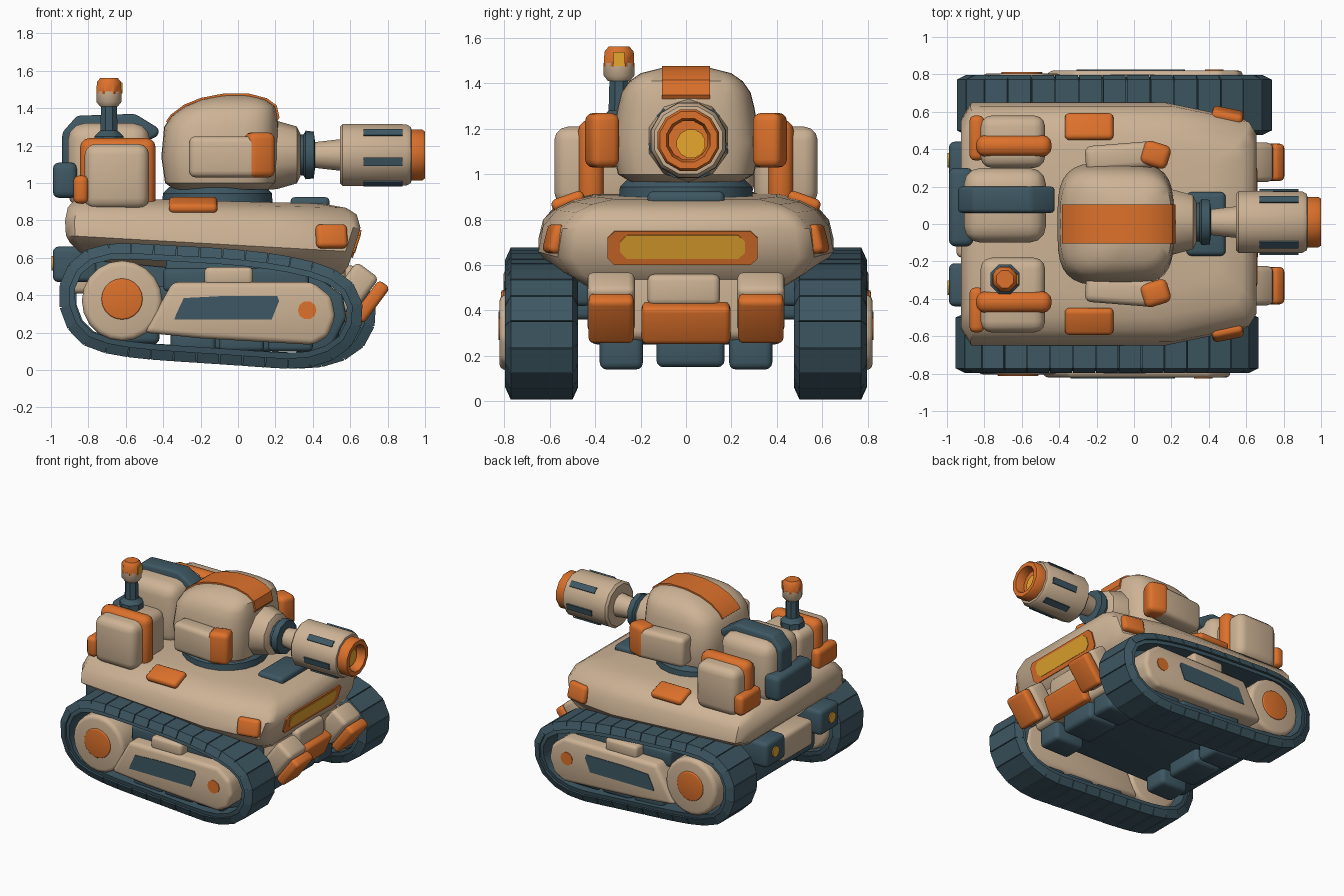
import bpy, bmesh
from math import cos, sin, pi, radians, copysign
from mathutils import Matrix, Vector, Euler

cube = bpy.data.objects.get("Cube")
if cube:
    bpy.data.objects.remove(cube, do_unlink=True)


def material(name, *rgb):
    m = bpy.data.materials.new(name)
    m.use_nodes = True
    m.diffuse_color = (*rgb, 1)
    m.node_tree.nodes["Principled BSDF"].inputs["Base Color"].default_value = (*rgb, 1)
    return m


BEIGE = material("sand_beige", .61, .45, .30)
ORANGE = material("burnt_orange", .72, .165, .024)
TEAL = material("dark_teal", .048, .097, .125)
YELLOW = material("amber_yellow", .93, .45, .033)
parts = []


def finish(bm, name, mat):
    bmesh.ops.recalc_face_normals(bm, faces=bm.faces)
    me = bpy.data.meshes.new(name)
    bm.to_mesh(me)
    bm.free()
    me.materials.append(mat)
    ob = bpy.data.objects.new(name, me)
    bpy.context.scene.collection.objects.link(ob)
    parts.append(ob)


def round_edges(bm, width):
    if width:
        sharp = [e for e in bm.edges if e.calc_face_angle(0) > .5]
        bmesh.ops.bevel(bm, geom=sharp, offset=width, segments=3, profile=.5,
                        affect='EDGES', clamp_overlap=True)


def slab(name, loc, size, mat, rot=(0, 0, 0), bevel=.025):
    bm = bmesh.new()
    bmesh.ops.create_cube(bm, size=1, matrix=Matrix.Diagonal((*size, 1)))
    round_edges(bm, bevel)
    bm.transform(Matrix.Translation(loc) @ Euler(rot).to_matrix().to_4x4())
    finish(bm, name, mat)


def box(name, x, y, z, mat, bevel=.025):
    spans = [(min(s), max(s)) for s in (x, y, z)]
    slab(name, [(a + b) / 2 for a, b in spans], [b - a for a, b in spans], mat, bevel=bevel)


def loft(name, rings, mat, closed=False, bevel=0):
    bm = bmesh.new()
    vs = [[bm.verts.new(p) for p in ring] for ring in rings]
    pairs = list(zip(vs, vs[1:])) + ([(vs[-1], vs[0])] if closed else [])
    for a, b in pairs:
        for i in range(len(a)):
            j = (i + 1) % len(a)
            bm.faces.new((a[i], a[j], b[j], b[i]))
    if not closed:
        bm.faces.new(vs[0])
        bm.faces.new(vs[-1])
    bmesh.ops.recalc_face_normals(bm, faces=bm.faces)
    round_edges(bm, bevel)
    finish(bm, name, mat)


def extrude(name, outline, y0, y1, mat, bevel=.02):
    loft(name, [[(x, y, z) for x, z in outline] for y in (y0, y1)], mat, bevel=bevel)


def turned(name, profile, mat, axis, loc, sides=12, closed=False):
    """Lathe a list of (distance, radius) around an axis."""
    rings = []
    for h, r in profile:
        ring = []
        for k in range(sides):
            a = 2 * pi * (k + .5) / sides
            u, v = r * cos(a), r * sin(a)
            off = {'x': (h, u, v), 'z': (u, v, h)}[axis]
            ring.append(Vector(loc) + Vector(off))
        rings.append(ring)
    loft(name, rings, mat, closed)


def windscreen_plate(name, x, z, width, height, mat):
    """Thin plate with cut corners, tilted to lie on the hull front."""
    a, b, c = width / 2, height / 2, .03
    corners = [(a, b - c), (a - c, b), (c - a, b), (-a, b - c),
               (-a, c - b), (c - a, -b), (a - c, -b), (a, c - b)]
    turn = Euler((0, .31, 0)).to_matrix()
    loft(name, [[Vector((x, -.015, z)) + turn @ Vector((d, u, v)) for u, v in corners]
                for d in (-.005, .0045)], mat)


# Upper hull: stacked chamfered outlines, sloping down towards the front
def hull_ring(z_rear, z_front, x0, x1, w):
    half = [(x1, w - .15), (x1 - .04, w - .085), (x1 - .45, w), (x0 + .05, w), (x0, w - .08)]
    pts = half + [(x, -y) for x, y in reversed(half)]
    return [(x, y, z_rear + (z_front - z_rear) * (x + .93) / 1.59) for x, y in pts]


loft("upper_hull", [hull_ring(*r) for r in (
    (.60, .45, -.80, .52, .45), (.685, .55, -.90, .59, .60), (.72, .63, -.92, .615, .65),
    (.80, .76, -.925, .655, .63), (.87, .83, -.91, .635, .57), (.905, .865, -.88, .58, .50),
    (.925, .885, -.82, .45, .40))], BEIGE)
windscreen_plate("windscreen_frame", .633, .675, .66, .155, ORANGE)
windscreen_plate("windscreen", .6385, .68, .55, .11, YELLOW)
box("front_hatch", (.28, .49), (-.17, .17), (.86, .925), TEAL)

# Lower hull, nose and bumpers
box("lower_hull", (-.8, .5), (-.43, .43), (.25, .66), TEAL, .04)
box("nose", (.3, .575), (-.4, .4), (.27, .6), BEIGE, .04)
box("nose_box", (.5, .63), (-.17, .15), (.42, .56), BEIGE, .03)
slab("centre_bumper", (.595, 0, .345), (.09, .39, .18), ORANGE, (0, .4, 0))
box("rear_panel", (-.95, -.75), (-.18, .19), (.41, .61), BEIGE, .03)
for x0, x1 in ((.29, .54), (-.65, -.42)):
    box("belly_block", (x0, x1), (-.13, .17), (.15, .32), TEAL, .03)
    for s in (-1, 1):
        box("belly_foot", (x0, x1), (s * .19, s * .38), (.14, .32), TEAL, .03)

for s in (-1, 1):
    slab("bumper_arm", (.62, s * .33, .435), (.15, .21, .25), BEIGE, (0, .64, 0), .03)
    slab("side_bumper", (.712, s * .33, .365), (.075, .2, .24), ORANGE, (0, .64, 0))
    slab("corner_light", (.5, s * .58, .715), (.17, .06, .13), ORANGE, (s * .25, 0, -s * .2))
    slab("shoulder_pad", (-.24, s * .52, .882), (.26, .15, .055), ORANGE, (-s * .35, 0, 0))
    box("rear_lamp_housing", (-.99, -.75), (s * .21, s * .44), (.47, .66), TEAL, .03)
    turned("rear_lamp", [(-.998, .04), (-.989, .04)], YELLOW, 'x', (0, s * .34, .57))


# Turret
def soft_ring(z, x0, x1, w, n=32):
    def power(v):
        return copysign(abs(v) ** .55, v)
    c, h = (x0 + x1) / 2, (x1 - x0) / 2
    return [(c + h * power(cos(2 * pi * k / n)), w * power(sin(2 * pi * k / n)), z) for k in range(n)]


turned("turret_ring", [(.87, .3), (.945, .295), (.98, .26)], TEAL, 'z', (-.11, 0, 0), 20)
loft("turret", [soft_ring(*r) for r in (
    (.965, -.34, .16, .24), (1.0, -.39, .2, .30), (1.14, -.41, .215, .33), (1.3, -.395, .215, .30),
    (1.36, -.355, .21, .285), (1.41, -.285, .2, .25), (1.445, -.2, .15, .2),
    (1.47, -.08, .06, .1))], BEIGE)
ridge = [(-.385, 1.33), (-.36, 1.365), (-.29, 1.418), (-.2, 1.455), (-.08, 1.478), (.06, 1.478),
         (.155, 1.453), (.207, 1.415), (.222, 1.35)]
extrude("turret_stripe", ridge + [(x * .9, z - .035) for x, z in reversed(ridge)], -.105, .105, ORANGE, 0)
for s in (-1, 1):
    slab("turret_cheek", (-.07, s * .36, 1.14), (.38, .14, .22), BEIGE, (0, 0, s * .08), .035)
    slab("cheek_cap", (.115, s * .37, 1.15), (.15, .13, .24), ORANGE, (0, 0, -s * .3), .035)

# Gun, built along the x axis
gun = (0, .01, 1.15)
turned("gun_mantlet", [(.12, .19), (.21, .182), (.315, .152), (.335, .11)], BEIGE, 'x', gun, 10)
turned("gun_collar", [(.31, .105), (.35, .11), (.362, .13), (.405, .125), (.412, .07)], TEAL, 'x', gun, 10)
turned("gun_neck", [(.4, .07), (.57, .09)], BEIGE, 'x', gun)
turned("barrel", [(.545, .155), (.56, .172), (.9, .170), (.925, .155), (.93, .12)], BEIGE, 'x', gun)
turned("muzzle", [(.91, .14), (.985, .14), (1, .13), (1, .1), (.96, .088), (.91, .088)],
       ORANGE, 'x', gun, 12, True)
turned("muzzle_back", [(.905, .09), (.934, .09)], ORANGE, 'x', gun)
turned("muzzle_glow", [(.933, .065), (.941, .065)], YELLOW, 'x', (0, .022, 1.135))
for deg in (45, 135, -12, 192, -64, 244):
    a = radians(deg)
    slab("barrel_slot", (.775, gun[1] - .1705 * cos(a), gun[2] + .1705 * sin(a)),
         (.21, .045, .0095), TEAL, (pi / 2 - a, 0, 0), 0)

# Rear cargo
for s, inner in ((-1, .18), (1, .3)):
    box("cargo_box", (-.82, -.475), (s * inner, s * .58), (.86, 1.21), BEIGE, .06)
    box("cargo_strap", (-.845, -.44), (s * .36, s * .475), (.86, 1.24), ORANGE, .05)
    box("cargo_clip", (-.88, -.8), (s * .34, s * .58), (.89, 1.04), ORANGE, .03)
box("backpack", (-.91, -.47), (-.1, .3), (.86, 1.32), BEIGE, .09)
extrude("backpack_strap", [(-.94, 1.08), (-.94, 1.27), (-.86, 1.36), (-.55, 1.37), (-.42, 1.29),
                           (-.43, 1.25), (-.5, 1.22)], .06, .2, TEAL)
box("rear_pouch", (-.99, -.86), (-.12, .3), (.92, 1.11), TEAL, .035)

# Beacon mast
mast = (-.69, -.295, 0)
turned("mast", [(1.18, .085), (1.25, .085), (1.28, .05), (1.44, .045)], TEAL, 'z', mast, 8)
turned("beacon_base", [(1.41, .05), (1.435, .07), (1.49, .07)], BEIGE, 'z', mast)
turned("beacon", [(1.475, .072), (1.54, .07), (1.562, .05)], ORANGE, 'z', mast, 8)
slab("beacon_lens", (-.622, -.295, 1.508), (.0095, .05, .06), YELLOW, bevel=0)


# Tracks: a corner-cut path, resampled evenly into links
def track_path(count):
    pts = [Vector(p) for p in (
        (-.975, .38), (-.92, .58), (-.74, .685), (-.4, .67), (.1, .64), (.45, .575), (.63, .475),
        (.685, .3), (.61, .1), (.38, -.004), (0, .025), (-.7, .07), (-.9, .17))]
    for _ in range(2):
        pts = [p for a, b in zip(pts, pts[1:] + pts[:1]) for p in (a.lerp(b, .25), a.lerp(b, .75))]
    loop = pts + pts[:1]
    total = sum((b - a).length for a, b in zip(loop, loop[1:]))
    out, travelled = [], 0
    for a, b in zip(loop, loop[1:]):
        d = (b - a).length
        while len(out) < count and len(out) * total / count <= travelled + d:
            out.append(a.lerp(b, (len(out) * total / count - travelled) / d))
        travelled += d
    return out


def circle(cx, cz, r, n=20):
    return [(cx + r * cos(2 * pi * k / n), cz + r * sin(2 * pi * k / n)) for k in range(n)]


for s in (-1, 1):
    def fit(x):
        return x if s < 0 else x * 1.04 + .045

    path = [Vector((fit(p.x), p.y)) for p in track_path(32)]
    n = len(path)
    rings = []
    for i, p in enumerate(path):
        t = (path[(i + 1) % n] - path[i - 1]).normalized()
        out = Vector((-t.y, t.x))
        rings.append([(q.x, s * y, q.y) for q, y in (
            (p - out * .012, .5), (p - out * .012, .77), (p - out * .085, .785), (p - out * .085, .485))])
    loft("track_belt", rings, TEAL, True)
    bm = bmesh.new()
    for i, p in enumerate(path):
        q = path[(i + 1) % n]
        t = (q - p).normalized()
        out = Vector((-t.y, t.x))
        link = [(c - out * d, y) for c in (p + t * .003, q - t * .003)
                for d, e in ((0, .025), (.055, 0)) for y in (.475 + e, .797 - e)]
        v = [bm.verts.new((c.x, s * y, c.y)) for c, y in link]
        for f in ((0, 1, 3, 2), (4, 5, 7, 6), (0, 1, 5, 4), (2, 3, 7, 6), (0, 2, 6, 4), (1, 3, 7, 5)):
            bm.faces.new([v[k] for k in f])
    finish(bm, "track_links", TEAL)

    # Wheel, side panel and suspension inside the belt
    wx = fit(-.62)
    extrude("drive_wheel", circle(wx, .37, .215), s * .52, s * .805, BEIGE, .03)
    extrude("wheel_hub", circle(wx, .38, .11), s * .78, s * .814, ORANGE, .008)
    panel = [(-.5, .2), (-.35, .47), (.4, .47), (.5, .39), (.52, .28), (.48, .18), (.4, .135), (-.2, .17)]
    extrude("side_panel", [(fit(x), z) for x, z in panel], s * .54, s * .822, BEIGE, .03)
    inset = [(-.34, .27), (-.33, .3), (-.29, .385), (-.1, .395), (.21, .395), (.22, .37), (.18, .27)]
    extrude("panel_inset", [(fit(x), z) for x, z in inset], s * .818, s * .8265, TEAL, 0)
    extrude("panel_marker", circle(fit(.37), .32, .05, 10), s * .818, s * .8265, ORANGE, 0)
    box("panel_bracket", (fit(-.18), fit(.08)), (s * .55, s * .8), (.45, .55), BEIGE)
    box("upper_roller_housing", (fit(-.4), fit(.38)), (s * .42, s * .72), (.42, .545), TEAL)
    frame = [(-.4, .45), (-.38, .6), (.1, .57), (.42, .5), (.56, .4), (.58, .28), (.5, .12), (.35, .08)]
    extrude("track_frame", [(fit(x), z) for x, z in frame], s * .55, s * .66, TEAL)
    for x in (-.24, .02, .28):
        box("road_roller", (fit(x - .12), fit(x + .12)), (s * .55, s * .75), (.1, .22), TEAL)
    box("axle", (-.72, .3), (s * .4, s * .56), (.36, .45), TEAL)

# Smooth the soft surfaces, keep hard edges crisp
bpy.ops.object.select_all(action='DESELECT')
for ob in parts:
    ob.select_set(True)
bpy.context.view_layer.objects.active = parts[0]
bpy.ops.object.shade_smooth_by_angle(angle=radians(40))
